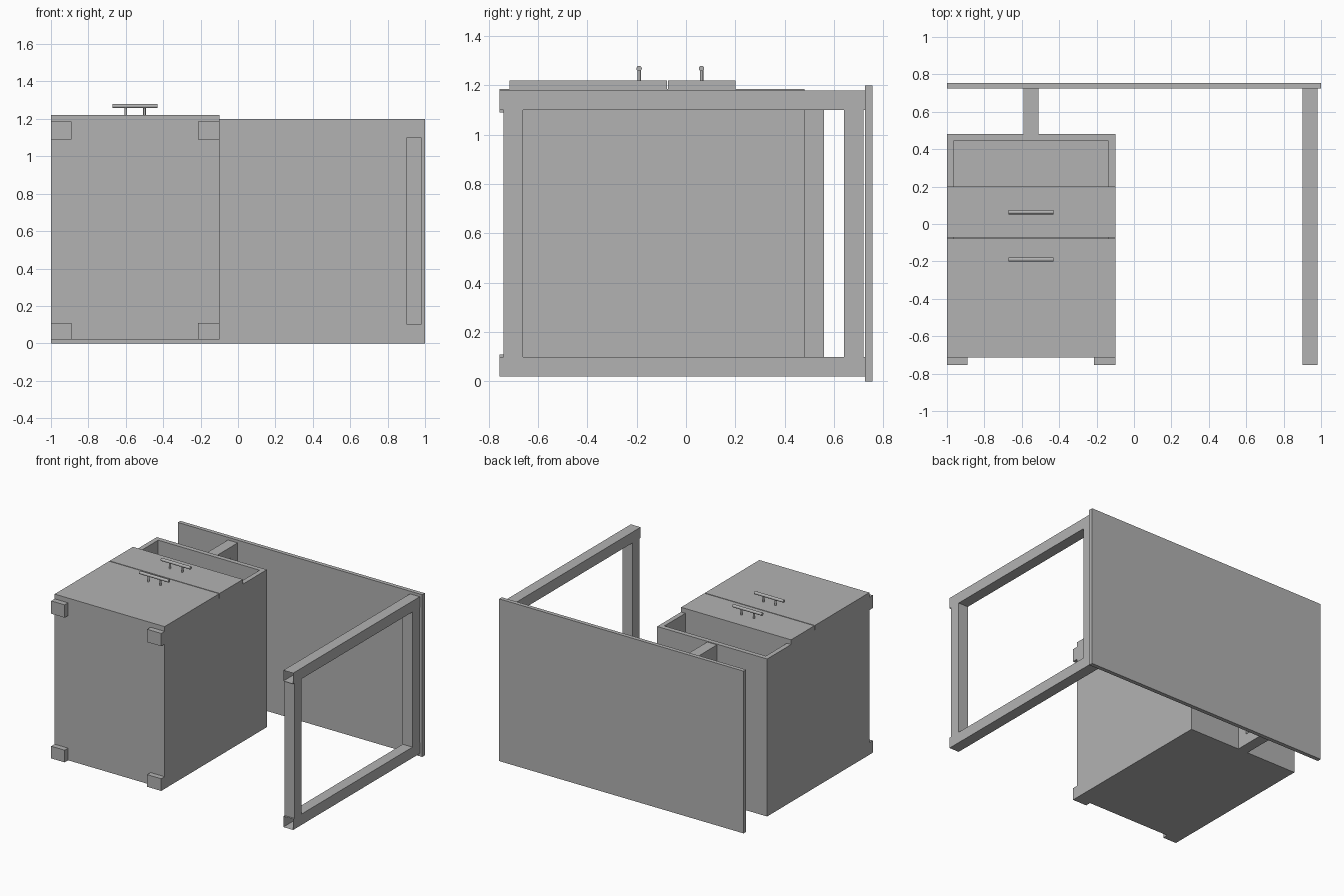
import bpy
import bmesh
from math import pi
from mathutils import Matrix, Vector

cube = bpy.data.objects.get("Cube")
if cube:
    bpy.data.objects.remove(cube, do_unlink=True)

grey = bpy.data.materials.new("plain_grey")
grey.use_nodes = True
GREY = (0.448, 0.448, 0.448, 1)
grey.diffuse_color = GREY
grey.node_tree.nodes["Principled BSDF"].inputs["Base Color"].default_value = GREY


def finish(bm, name):
    mesh = bpy.data.meshes.new(name)
    bm.to_mesh(mesh)
    bm.free()
    mesh.materials.append(grey)
    obj = bpy.data.objects.new(name, mesh)
    bpy.context.collection.objects.link(obj)
    return obj


def box(name, x, y, z, open_front=False):
    """Box from (min, max) pairs; open_front leaves out the -y face."""
    bm = bmesh.new()
    size = Vector((x[1] - x[0], y[1] - y[0], z[1] - z[0]))
    centre = Vector((sum(x), sum(y), sum(z))) / 2
    bmesh.ops.create_cube(bm, size=1, matrix=Matrix.Translation(centre) @ Matrix.Diagonal(size.to_4d()))
    if open_front:
        bm.normal_update()
        front = [f for f in bm.faces if f.normal.y < -0.9]
        bmesh.ops.delete(bm, geom=front, context='FACES_ONLY')
    return finish(bm, name)


def rod(name, centre, radius, length, along_x=False):
    bm = bmesh.new()
    turn = Matrix.Rotation(pi / 2, 4, 'Y') if along_x else Matrix.Identity(4)
    bmesh.ops.create_cone(bm, cap_ends=True, segments=20, radius1=radius, radius2=radius,
                          depth=length, matrix=Matrix.Translation(centre) @ turn)
    obj = finish(bm, name)
    bpy.ops.object.select_all(action='DESELECT')
    obj.select_set(True)
    bpy.context.view_layer.objects.active = obj
    bpy.ops.object.shade_smooth_by_angle()


# Desktop board, standing on its long edge
box("desktop", (-1, 1), (0.725, 0.755), (0, 1.2))

# Square tube frames: full leg and the short support behind the cabinet
TUBE = 0.08
RAILS = {"lower": (0.02, 0.1), "upper": (1.1, 1.18)}


def frame(name, x, start, first_post, open_front):
    for level, z in RAILS.items():
        box(f"{name}_{level}_rail", x, (start, 0.725), z, open_front)
    for label, y in (("outer", first_post), ("inner", 0.64)):
        box(f"{name}_{label}_post", x, (y, y + TUBE), (0.1, 1.1))


frame("leg", (0.9, 0.98), -0.755, -0.74, True)
frame("support", (-0.59, -0.51), 0.48, 0.48, False)

# Cabinet shell, open on the drawer side
LEFT, RIGHT, FLOOR, TOP, WALL = -1, -0.1, 0.02, 1.185, 0.035
FOOT_END, DESK_END = -0.715, 0.48
box("cabinet_back", (LEFT, RIGHT), (FOOT_END, DESK_END), (FLOOR, FLOOR + WALL))
inner_z = (FLOOR + WALL, TOP)
for name, x in (("right", (LEFT, LEFT + WALL)), ("left", (RIGHT - WALL, RIGHT))):
    box(f"cabinet_{name}_side", x, (FOOT_END, DESK_END), inner_z)
for name, y in (("bottom", FOOT_END), ("shelf", 0.165), ("top", DESK_END - WALL)):
    box(f"cabinet_{name}", (LEFT + WALL, RIGHT - WALL), (y, y + WALL), inner_z)

# Cabinet feet
for side, x in (("right", (LEFT, -0.89)), ("left", (-0.215, RIGHT))):
    for level, z in (("back", (0.02, 0.11)), ("front", (1.09, 1.185))):
        box(f"{level}_{side}_foot", x, (-0.755, FOOT_END), z)

# Drawer fronts with bar handles
for name, y, bar_y in (("large", (FOOT_END, -0.078), -0.19), ("small", (-0.072, 0.2), 0.063)):
    box(f"{name}_drawer_front", (LEFT, RIGHT), y, (TOP, 1.22))
    rod(f"{name}_handle_bar", (-0.55, bar_y, 1.268), 0.011, 0.24, True)
    for side, x in (("right", -0.6), ("left", -0.5)):
        rod(f"{name}_handle_{side}_post", (x, bar_y, 1.24), 0.007, 0.05)
